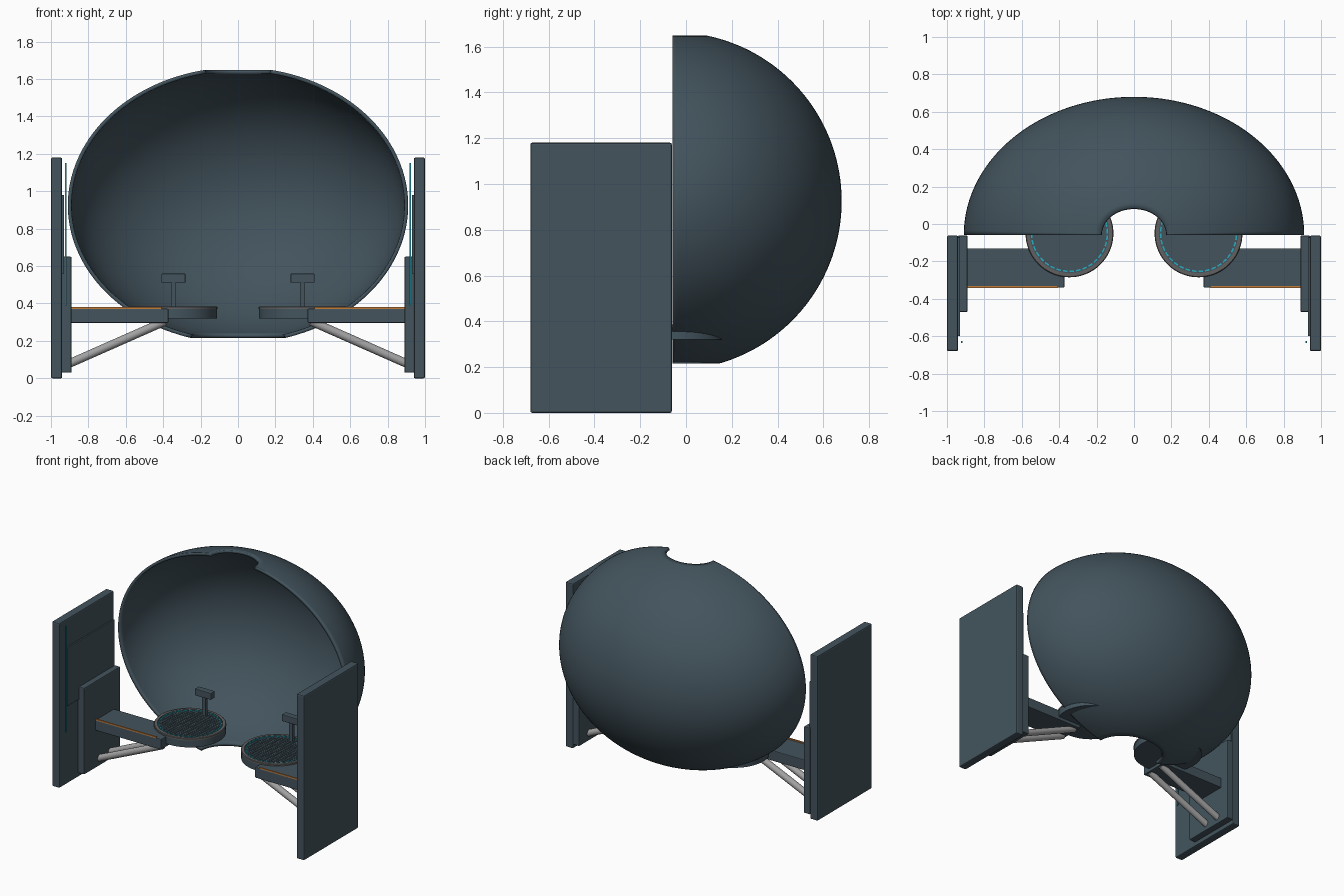
import bpy, bmesh, math
from mathutils import Vector

if "Cube" in bpy.data.objects:
    bpy.data.objects.remove(bpy.data.objects["Cube"])


def material(name, rgb):
    m = bpy.data.materials.new(name)
    m.diffuse_color = (*rgb, 1)
    m.use_nodes = True
    m.node_tree.nodes["Principled BSDF"].inputs["Base Color"].default_value = m.diffuse_color
    return m


SLATE = material("slate", (0.056, 0.088, 0.110))
STEEL = material("steel grey", (0.36, 0.36, 0.36))
RIM = material("dark grey", (0.12, 0.12, 0.12))
CYAN = material("cyan light", (0.02, 0.42, 0.55))
ORANGE = material("orange trim", (0.55, 0.20, 0.04))


def finish(bm, name, mat, smooth=False):
    me = bpy.data.meshes.new(name)
    bm.to_mesh(me)
    bm.free()
    ob = bpy.data.objects.new(name, me)
    bpy.context.collection.objects.link(ob)
    me.materials.append(mat)
    if smooth:
        bpy.ops.object.select_all(action='DESELECT')
        bpy.context.view_layer.objects.active = ob
        ob.select_set(True)
        bpy.ops.object.shade_smooth_by_angle(angle=math.radians(35))
    return ob


def add_box(bm, lo, hi):
    vs = bmesh.ops.create_cube(bm, size=1)["verts"]
    for v in vs:
        v.co = Vector([(a + b) / 2 + c * abs(b - a) for a, b, c in zip(lo, hi, v.co)])


def box(name, mat, s, lo, hi, bevel=0.0):
    """Box given on the +x side; s = -1 puts it on the other side."""
    bm = bmesh.new()
    add_box(bm, (s * lo[0], lo[1], lo[2]), (s * hi[0], hi[1], hi[2]))
    ob = finish(bm, name, mat)
    if bevel:
        b = ob.modifiers.new("bevel", 'BEVEL')
        b.width, b.segments = bevel, 2
    return ob


def rod(name, mat, a, b, r, n=20):
    a, b = Vector(a), Vector(b)
    bm = bmesh.new()
    bmesh.ops.create_cone(bm, cap_ends=True, segments=n, radius1=r, radius2=r, depth=(b - a).length)
    rot = (b - a).to_track_quat('Z', 'Y')
    for v in bm.verts:
        v.co = rot @ v.co + (a + b) / 2
    return finish(bm, name, mat, True)


def lathe(name, mat, centre, profile, n=72):
    """Closed ring profile of (radius, z) turned about a vertical axis."""
    bm = bmesh.new()
    rows = []
    for i in range(n):
        t = 2 * math.pi * i / n
        rows.append([bm.verts.new((centre[0] + r * math.cos(t), centre[1] + r * math.sin(t), z))
                     for r, z in profile])
    k = len(profile)
    for i in range(n):
        p, q = rows[i], rows[(i + 1) % n]
        for j in range(k):
            bm.faces.new((p[j], q[j], q[(j + 1) % k], p[(j + 1) % k]))
    bmesh.ops.recalc_face_normals(bm, faces=bm.faces)
    return finish(bm, name, mat, True)


# Half-ellipsoid shell, open at the front, top and bottom
RX, RY, RZ, CY, CZ = 0.91, 0.738, 0.738, -0.058, 0.925
T0, T1 = math.asin(0.175 / RX), math.pi - math.asin(0.25 / RX)
NT, NP = 64, 96
bm = bmesh.new()
grid = []
for i in range(NT + 1):
    t = T0 + (T1 - T0) * i / NT
    grid.append([bm.verts.new((RX * math.sin(t) * math.cos(math.pi * j / NP),
                               CY + RY * math.sin(t) * math.sin(math.pi * j / NP),
                               CZ + RZ * math.cos(t))) for j in range(NP + 1)])
for i in range(NT):
    for j in range(NP):
        bm.faces.new((grid[i][j], grid[i + 1][j], grid[i + 1][j + 1], grid[i][j + 1]))
shell = finish(bm, "shell", SLATE, True)
sol = shell.modifiers.new("thickness", 'SOLIDIFY')
sol.thickness, sol.offset = 0.02, -1
shell.modifiers.move(len(shell.modifiers) - 1, 0)

for s, side in ((-1, "left"), (1, "right")):
    # Side wall panels and their light strip
    box(side + "_wall_panel", SLATE, s, (0.94, -0.68, 0), (1.0, -0.062, 1.18), 0.008)
    box(side + "_mount_plate", SLATE, s, (0.89, -0.47, 0.03), (0.942, -0.062, 0.65), 0.006)
    box(side + "_screen_plate", SLATE, s, (0.93, -0.60, 0.56), (0.942, -0.07, 0.98), 0.003)
    box(side + "_wall_light", CYAN, s, (0.917, -0.635, 0.39), (0.924, -0.625, 1.15))

    # Support arm with trim strip and two struts
    box(side + "_arm", SLATE, s, (0.372, -0.34, 0.297), (0.90, -0.13, 0.372), 0.005)
    box(side + "_arm_trim", ORANGE, s, (0.41, -0.341, 0.371), (0.89, -0.331, 0.380))
    for k, y in enumerate((-0.295, -0.175)):
        rod(f"{side}_strut_{k + 1}", STEEL, (s * 0.90, y, 0.08), (s * 0.39, y, 0.305), 0.023)

    # Round platform: body, rim, deck grating and dashed light ring
    cx, cy, R = s * 0.345, -0.05, 0.235
    rod(side + "_platform", SLATE, (cx, cy, 0.32), (cx, cy, 0.378), R - 0.002, 72)
    lathe(side + "_platform_rim", RIM, (cx, cy),
          [(0.212, 0.37), (R, 0.37), (R, 0.381), (0.231, 0.385), (0.212, 0.385)])
    bm = bmesh.new()
    for k in range(-9, 10):
        d = k * 0.02
        h = math.sqrt(0.192 ** 2 - d * d)
        add_box(bm, (cx - h, cy + d - 0.0025, 0.377), (cx + h, cy + d + 0.0025, 0.381))
        add_box(bm, (cx + d - 0.0025, cy - h, 0.377), (cx + d + 0.0025, cy + h, 0.3805))
    finish(bm, side + "_deck_grating", SLATE)
    bm = bmesh.new()
    for k in range(36):
        quad = []
        for r, f in ((0.199, 0), (0.207, 0), (0.207, 0.7), (0.199, 0.7)):
            a = 2 * math.pi * (k + f) / 36
            quad.append(bm.verts.new((cx + r * math.cos(a), cy + r * math.sin(a), 0.377)))
        face = bm.faces.new(quad)
        top = bmesh.ops.extrude_face_region(bm, geom=[face])["geom"]
        for v in top:
            if isinstance(v, bmesh.types.BMVert):
                v.co.z = 0.385
    bmesh.ops.recalc_face_normals(bm, faces=bm.faces)
    finish(bm, side + "_light_ring", CYAN)

    # Control console on a post
    box(side + "_console_post", SLATE, s, (0.332, 0.105, 0.375), (0.358, 0.131, 0.52))
    box(side + "_console_head", SLATE, s, (0.281, 0.095, 0.512), (0.409, 0.140, 0.560), 0.004)
